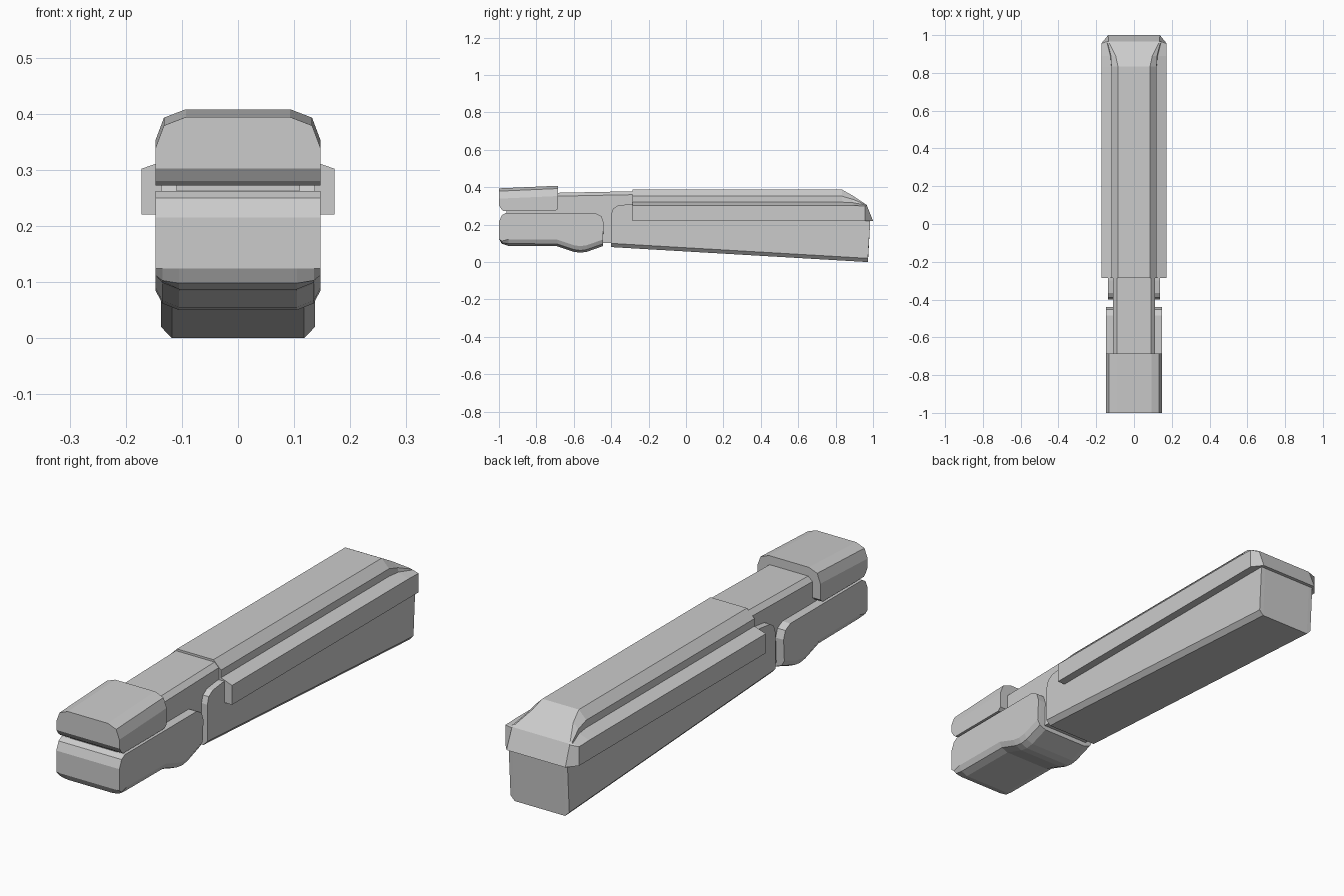
import bpy, bmesh


def skin(name, rings):
    """Bridge closed rings of points and cap both ends."""
    bm = bmesh.new()
    loops = [[bm.verts.new(p) for p in ring] for ring in rings]
    n = len(loops[0])
    for a, b in zip(loops, loops[1:]):
        for i in range(n):
            j = (i + 1) % n
            bm.faces.new((a[i], a[j], b[j], b[i]))
    bm.faces.new(loops[0])
    bm.faces.new(loops[-1])
    bmesh.ops.recalc_face_normals(bm, faces=bm.faces)
    me = bpy.data.meshes.new(name)
    bm.to_mesh(me)
    bm.free()
    ob = bpy.data.objects.new(name, me)
    bpy.context.collection.objects.link(ob)
    return ob


def slab(name, profile, steps):
    """Side profile (y, z, s) swept across x; each step (x, d) moves z by s*d."""
    half = [(x, d) for x, d in steps]
    full = [(-x, d) for x, d in half] + half[::-1]
    return skin(name, [[(x, y, z + s * d) for y, z, s in profile] for x, d in full])


# Tapered handle with chamfered lower edges
slab("handle_body",
     [(-0.40, 0.08, 1), (-0.40, 0.255, 0), (-0.39, 0.285, 0), (-0.365, 0.302, 0),
      (-0.30, 0.31, 0), (-0.20, 0.31, 0), (0.90, 0.30, 0), (0.983, 0.25, 0),
      (0.985, 0.22, 0), (0.973, 0.0, 1)],
     [(0.137, 0.02), (0.118, 0)])

# Inner bar running between the jaws and into the handle
slab("core_bar",
     [(-0.96, 0.11, 0), (-0.96, 0.365, -1), (-0.20, 0.38, -1), (-0.20, 0.10, 0)],
     [(0.11, 0.018), (0.09, 0)])

# Upper jaw with rounded top edges
slab("upper_jaw",
     [(-0.975, 0.272, 0), (-0.985, 0.28, 0), (-1.0, 0.302, 0), (-1.0, 0.394, -1),
      (-0.685, 0.408, -1), (-0.685, 0.285, 0), (-0.70, 0.272, 0)],
     [(0.147, 0.055), (0.132, 0.015), (0.093, 0)])

# Lower jaw with a belly towards the hinge
slab("lower_jaw",
     [(-0.965, 0.262, 0), (-0.985, 0.25, 0), (-1.0, 0.215, 0), (-1.0, 0.124, 0),
      (-0.985, 0.098, .4), (-0.95, 0.087, 1), (-0.69, 0.085, 1), (-0.60, 0.055, 1),
      (-0.565, 0.05, 1), (-0.53, 0.055, 1), (-0.445, 0.085, 1), (-0.44, 0.21, 0),
      (-0.452, 0.245, 0), (-0.485, 0.262, 0)],
     [(0.147, 0.035), (0.135, 0.012), (0.105, 0)])

# Stepped cover: half cross-sections (x, z) at stations along y
STEP = [(0.172, 0.22), (0.172, 0.302), (0.12, 0.32), (0.12, 0.352), (0.085, 0.387)]
SLOPE = [(0.172, 0.22), (0.172, 0.302), (0.125, 0.318), (0.122, 0.336), (0.097, 0.356)]
LIP = [(0.172, 0.22), (0.172, 0.30), (0.142, 0.306), (0.139, 0.309), (0.13, 0.311)]
END = [(0.137, 0.22), (0.135, 0.302), (0.134, 0.303), (0.132, 0.304), (0.128, 0.305)]
stations = [(-0.285, STEP, 0), (0.835, STEP, 0), (0.89, SLOPE, 0), (0.957, LIP, 0), (1.0, END, 0.4)]
skin("top_cover",
     [[(x, y - lean * (z - 0.22), z) for x, z in sec + [(-x, z) for x, z in sec[::-1]]]
      for y, sec, lean in stations])
